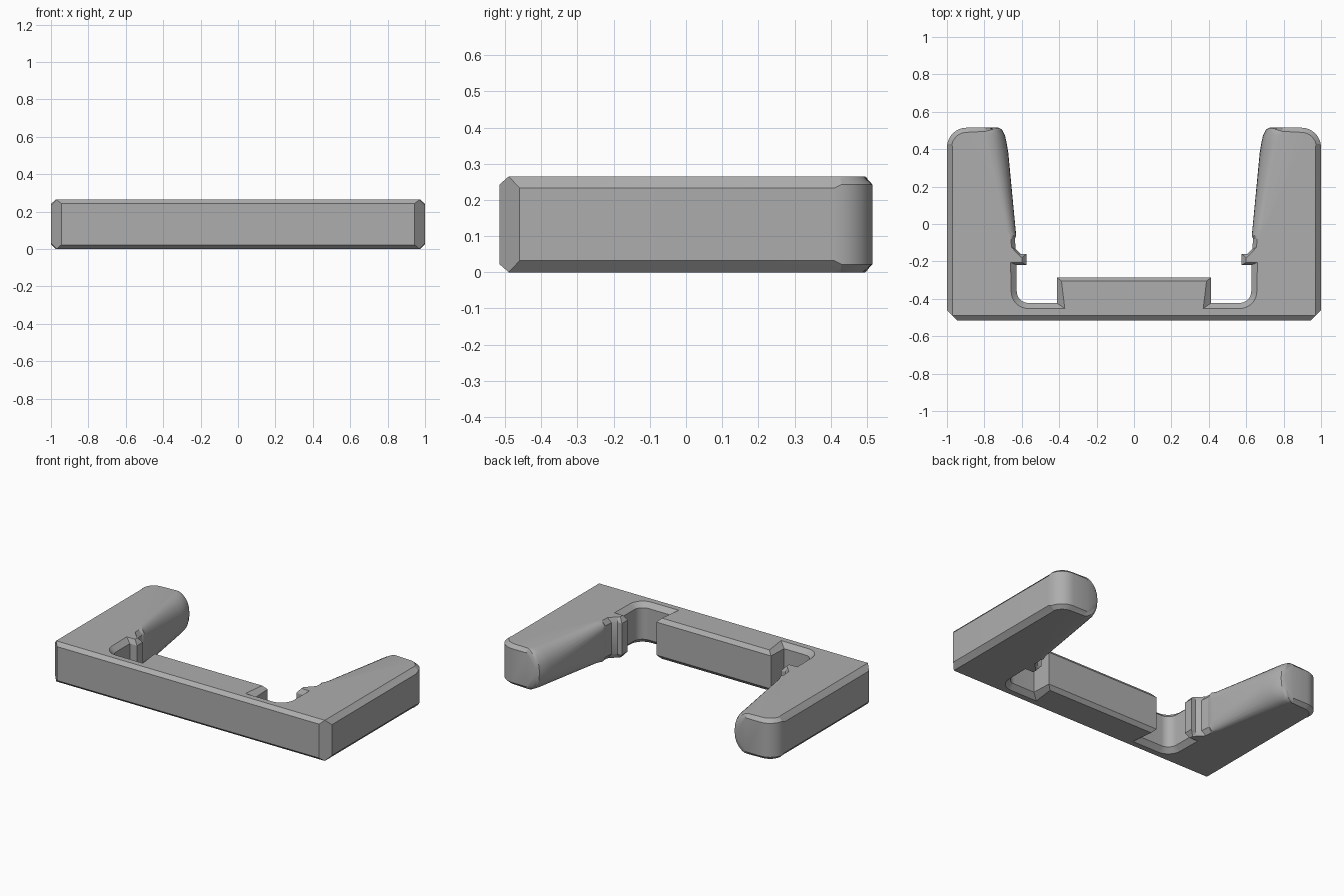
import bpy
import bmesh
from math import sin, cos, pi, radians

HEIGHT = 0.265
STEPS = 6

cube = bpy.data.objects.get("Cube")
if cube:
    bpy.data.objects.remove(cube, do_unlink=True)

grey = bpy.data.materials.new("plain grey")
grey.use_nodes = True
colour = (0.42, 0.42, 0.42, 1)
grey.diffuse_color = colour
grey.node_tree.nodes["Principled BSDF"].inputs["Base Color"].default_value = colour


def arc(centre, r_wall, r_cap, start, end, drop, count=8):
    """Rounded plan corner: wall radius and cap radius about one centre."""
    out = []
    for i in range(count + 1):
        a = radians(start + (end - start) * i / count)
        wall = (centre[0] + r_wall * cos(a), centre[1] + r_wall * sin(a))
        cap = (centre[0] + r_cap * cos(a), centre[1] + r_cap * sin(a))
        out.append((wall, cap, drop, False))
    return out


# Each station: wall point, cap point, edge drop, rounded edge or flat chamfer
half = [
    # bevelled front corner
    ((0.945, -0.515), (0.97, -0.49), 0.022, False),
    ((1.0, -0.46), (0.97, -0.49), 0.032, False),
]
# outer back corner of the arm
half += arc((0.895, 0.41), 0.105, 0.08, 0, 90, 0.022)
half[2] = ((1.0, 0.41), (0.97, 0.41), 0.032, False)
half += [
    # rounded nose and tapering inner side of the arm
    ((0.79, 0.515), (0.80, 0.495), 0.022, False),
    ((0.725, 0.515), (0.795, 0.495), 0.11, True),
    ((0.705, 0.505), (0.79, 0.49), 0.12, True),
    ((0.69, 0.475), (0.785, 0.475), 0.12, True),
    ((0.68, 0.43), (0.778, 0.44), 0.12, True),
    ((0.672, 0.38), (0.77, 0.39), 0.12, True),
    ((0.632, -0.04), (0.685, -0.02), 0.06, True),
    ((0.632, -0.065), (0.662, -0.06), 0.035, True),
    # neck and locking tooth
    ((0.637, -0.08), (0.658, -0.08), 0.03, False),
    ((0.632, -0.135), (0.655, -0.125), 0.03, False),
    ((0.605, -0.16), (0.612, -0.17), 0.03, False),
    ((0.575, -0.16), (0.60, -0.18), 0.03, False),
    ((0.575, -0.22), (0.60, -0.205), 0.03, False),
    ((0.627, -0.22), (0.66, -0.205), 0.03, False),
]
# pocket corner
half += arc((0.565, -0.36), 0.062, 0.092, 0, -90, 0.03)
half += [
    # central pad
    ((0.413, -0.422), (0.37, -0.452), 0.03, False),
    ((0.413, -0.285), (0.388, -0.305), 0.025, False),
]


def column(station):
    """Points up one station, from bottom cap to top cap."""
    wall, cap, drop, rounded = station
    upper = []
    for i in range(STEPS + 1):
        t = i / STEPS
        inward, rise = (1 - cos(t * pi / 2), sin(t * pi / 2)) if rounded else (t, t)
        x, y = [w + (c - w) * inward for w, c in zip(wall, cap)]
        upper.append((x, y, HEIGHT - drop + drop * rise))
    lower = [(x, y, HEIGHT - z) for x, y, z in reversed(upper)]
    return lower + upper


columns = [column(s) for s in half]
columns += [[(-x, y, z) for x, y, z in c] for c in reversed(columns)]

# Skin the columns and close both caps
bm = bmesh.new()
rings = [[bm.verts.new(p) for p in c] for c in columns]
for a, b in zip(rings, rings[1:] + rings[:1]):
    for k in range(len(a) - 1):
        bm.faces.new((a[k], b[k], b[k + 1], a[k + 1]))
bm.faces.new([r[-1] for r in rings])
bm.faces.new([r[0] for r in reversed(rings)])
bmesh.ops.remove_doubles(bm, verts=bm.verts, dist=0.0001)
bmesh.ops.recalc_face_normals(bm, faces=bm.faces)

mesh = bpy.data.meshes.new("clip_frame")
bm.to_mesh(mesh)
bm.free()
mesh.materials.append(grey)
frame = bpy.data.objects.new("clip_frame", mesh)
bpy.context.collection.objects.link(frame)
bpy.context.view_layer.objects.active = frame
frame.select_set(True)
bpy.ops.object.shade_smooth_by_angle(angle=radians(22))
